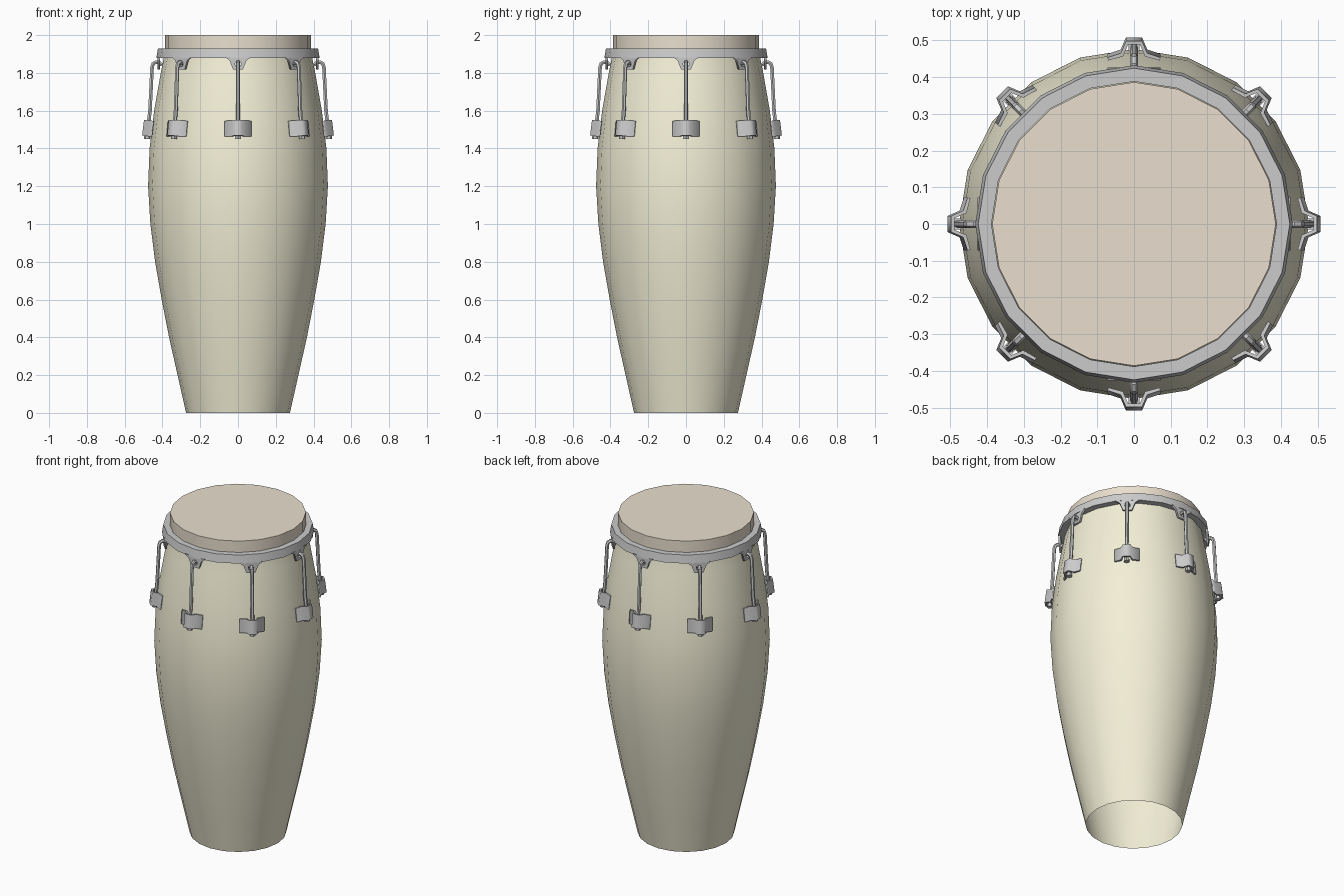
import bpy, bmesh, math
from mathutils import Matrix

if "Cube" in bpy.data.objects:
    bpy.data.objects.remove(bpy.data.objects["Cube"])

SIDES = 20
LUGS = 8


def material(name, rgb):
    m = bpy.data.materials.new(name)
    m.diffuse_color = (*rgb, 1)
    m.use_nodes = True
    m.node_tree.nodes["Principled BSDF"].inputs["Base Color"].default_value = m.diffuse_color
    return m


def add(name, mesh, mat=None, turn=0, smooth=True):
    ob = bpy.data.objects.new(name, mesh)
    bpy.context.collection.objects.link(ob)
    ob.rotation_euler.z = turn
    if mat and not mesh.materials:
        mesh.materials.append(mat)
    if smooth:
        bpy.ops.object.select_all(action='DESELECT')
        ob.select_set(True)
        bpy.context.view_layer.objects.active = ob
        bpy.ops.object.shade_smooth_by_angle(angle=math.radians(35))
    return ob


def lathe(profile, closed=False, cap_top=False):
    """Revolve (radius, z) points, listed upward along the outside."""
    bm = bmesh.new()
    rings = []
    for r, z in profile:
        rings.append([bm.verts.new((r * math.cos(2 * math.pi * i / SIDES),
                                    r * math.sin(2 * math.pi * i / SIDES), z))
                      for i in range(SIDES)])
    pairs = list(zip(rings, rings[1:]))
    if closed:
        pairs.append((rings[-1], rings[0]))
    for a, b in pairs:
        for i in range(SIDES):
            j = (i + 1) % SIDES
            bm.faces.new((a[i], a[j], b[j], b[i]))
    if cap_top:
        bm.faces.new(rings[-1])
    me = bpy.data.meshes.new("lathe")
    bm.to_mesh(me)
    bm.free()
    return me


def curve_mesh(loops, matrix=Matrix(), extrude=0, bevel=0):
    """Filled plate from closed outlines, or a round rod from one open path."""
    cu = bpy.data.curves.new("path", 'CURVE')
    cu.dimensions = '3D' if bevel else '2D'
    if bevel:
        cu.bevel_depth, cu.bevel_resolution, cu.use_fill_caps = bevel, 1, True
    else:
        cu.fill_mode, cu.extrude = 'BOTH', extrude
    for pts in loops:
        sp = cu.splines.new('POLY')
        sp.points.add(len(pts) - 1)
        for p, co in zip(sp.points, pts):
            p.co = (*co, 1) if len(co) == 3 else (*co, 0, 1)
        sp.use_cyclic_u = not bevel
    ob = bpy.data.objects.new("helper", cu)
    bpy.context.collection.objects.link(ob)
    deps = bpy.context.evaluated_depsgraph_get()
    me = bpy.data.meshes.new_from_object(ob.evaluated_get(deps))
    bpy.data.objects.remove(ob)
    me.transform(matrix)
    bm = bmesh.new()
    bm.from_mesh(me)
    bmesh.ops.remove_doubles(bm, verts=bm.verts, dist=1e-5)
    bmesh.ops.recalc_face_normals(bm, faces=bm.faces)
    bm.to_mesh(me)
    bm.free()
    return me


def mirrored(half):
    """Complete an outline given its right half."""
    return half + [(-x, y) for x, y in reversed(half)]


wood = material("pale_wood", (0.9, 0.87, 0.68))
skin = material("skin", (0.82, 0.74, 0.62))

# Barrel shell, open at the bottom
add("shell", lathe([(.275, 0), (.32, .2), (.365, .4), (.404, .6), (.439, .8),
                    (.464, 1.0), (.476, 1.2), (.468, 1.4), (.444, 1.6),
                    (.409, 1.8), (.385, 1.92), (.382, 1.985)]), wood)

# Drum head with its skirt
add("drum_head", lathe([(.386, 1.90), (.386, 2.0)], cap_top=True), skin)

# Metal rim
add("rim", lathe([(.39, 1.88), (.432, 1.88), (.424, 1.93), (.388, 1.93)], closed=True))

# Rim tab with an eye for the hook
eye = [(.016 * math.cos(t * math.pi / 6), 1.848 + .016 * math.sin(t * math.pi / 6))
       for t in range(12)]
tab = curve_mesh([mirrored([(.026, 1.818), (.044, 1.865), (.072, 1.885)]), eye],
                 Matrix.Translation((0, -.42, 0)) @ Matrix.Rotation(math.pi / 2, 4, 'X'),
                 extrude=.006)

# Hooked tension rod
rod = curve_mesh([[(0, -.402, 1.842), (0, -.415, 1.853), (0, -.435, 1.857),
                   (0, -.449, 1.85), (0, -.455, 1.83), (0, -.466, 1.6),
                   (0, -.474, 1.53), (0, -.481, 1.45)]], bevel=.011)

# Bent plate bracket, tilted to follow the shell
tilt = Matrix.Translation((0, -.462, 1.505)) @ Matrix.Rotation(-.12, 4, 'X')
bracket = curve_mesh([[(.07, .012), (.03, .001), (.016, -.032), (-.016, -.032),
                       (-.03, .001), (-.07, .012), (-.072, .004), (-.036, -.008),
                       (-.022, -.041), (.022, -.041), (.036, -.008), (.072, .004)]],
                     tilt, extrude=.042)

# Hexagonal nut under each bracket
bm = bmesh.new()
bmesh.ops.create_cone(bm, cap_ends=True, segments=6, radius1=.017, radius2=.017, depth=.018,
                      matrix=Matrix.Translation((0, -.48, 1.458)))
nut = bpy.data.meshes.new("nut")
bm.to_mesh(nut)
bm.free()

for i in range(LUGS):
    a = i * 2 * math.pi / LUGS
    add(f"rim_tab_{i + 1}", tab, turn=a, smooth=False)
    add(f"tension_rod_{i + 1}", rod, turn=a, smooth=(i == 0))
    add(f"bracket_{i + 1}", bracket, turn=a, smooth=False)
    add(f"nut_{i + 1}", nut, turn=a, smooth=False)
